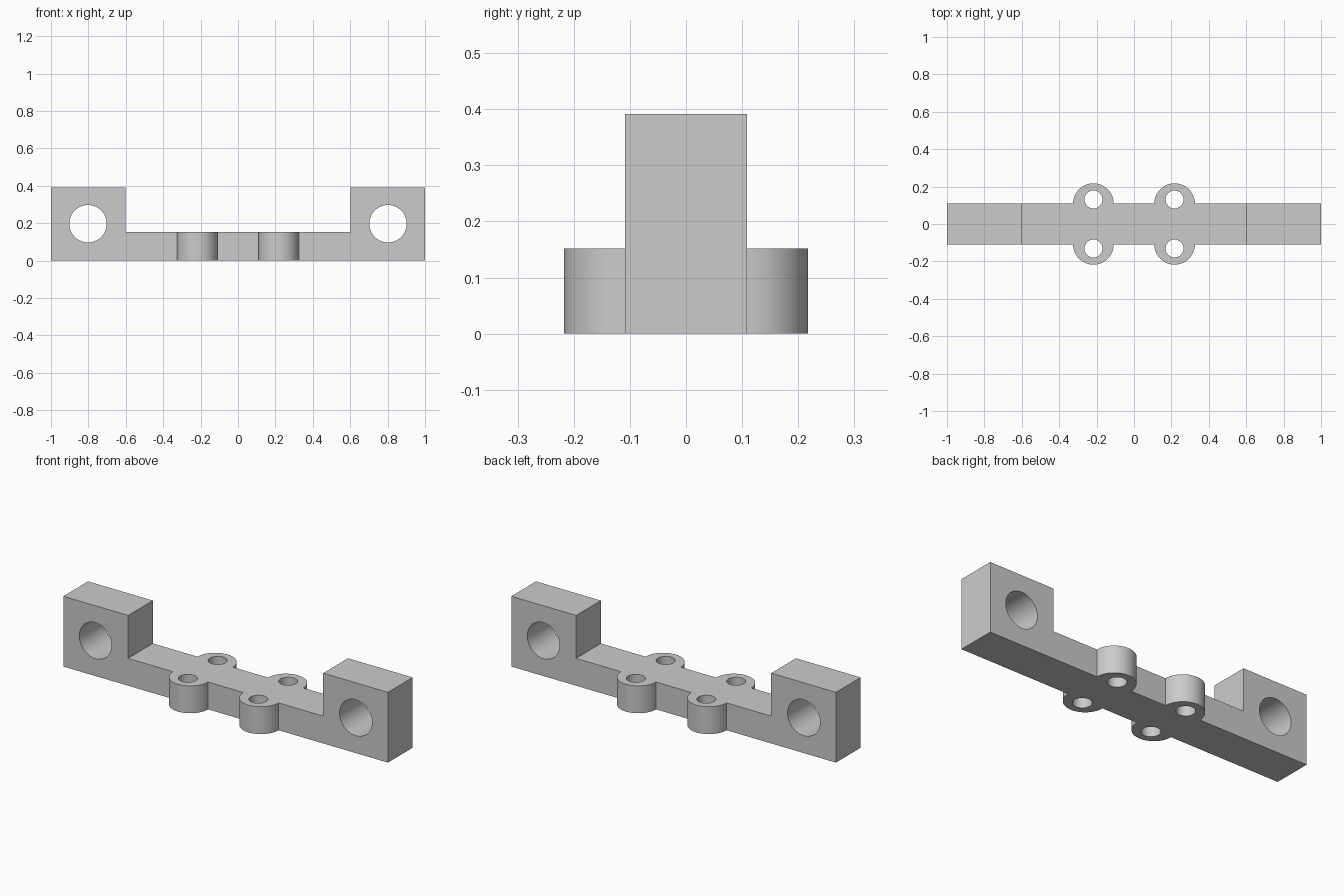
import bpy, bmesh
from math import pi, sin, cos
from mathutils import Matrix, Vector

if "Cube" in bpy.data.objects:
    bpy.data.objects.remove(bpy.data.objects["Cube"], do_unlink=True)

HALF_Y, TOP, BAR_TOP = 0.1087, 0.3913, 0.1522   # block depth and heights
GAP = 0.601                                     # half the span between blocks
BOSS_X, BOSS_R = 0.217, 0.1087
HOLE_Y, HOLE_R = 0.131, 0.048
BORE_X, BORE_Z, BORE_R = 0.802, 0.197, 0.1
SEGMENTS = 64


def make_object(name, bm):
    mesh = bpy.data.meshes.new(name)
    bmesh.ops.recalc_face_normals(bm, faces=bm.faces)
    bm.to_mesh(mesh)
    bm.free()
    obj = bpy.data.objects.new(name, mesh)
    bpy.context.collection.objects.link(obj)
    return obj


def cylinder(name, location, radius, depth, turn=0):
    bm = bmesh.new()
    matrix = Matrix.Translation(location) @ Matrix.Rotation(turn, 4, "X")
    bmesh.ops.create_cone(bm, cap_ends=True, segments=SEGMENTS, radius1=radius,
                          radius2=radius, depth=depth, matrix=matrix)
    return make_object(name, bm)


def cut(target, cutter):
    cutter.hide_render = True
    mod = target.modifiers.new("cut", "BOOLEAN")
    mod.operation, mod.solver, mod.object = "DIFFERENCE", "EXACT", cutter
    bpy.ops.object.modifier_apply(modifier=mod.name)
    bpy.data.objects.remove(cutter, do_unlink=True)


# Plan outline: a straight bar with two half-round bosses on each long side
side = [(-1, -HALF_Y)]
for cx in (-BOSS_X, BOSS_X):
    for i in range(SEGMENTS // 2 + 1):
        a = pi + 2 * pi * i / SEGMENTS
        side.append((cx + BOSS_R * cos(a), -HALF_Y + BOSS_R * sin(a)))
side.append((1, -HALF_Y))
outline = side + [(-x, -y) for x, y in side]

bm = bmesh.new()
base = bm.faces.new([bm.verts.new((x, y, 0)) for x, y in outline])
raised = bmesh.ops.extrude_face_region(bm, geom=[base])["geom"]
bmesh.ops.translate(bm, vec=(0, 0, TOP),
                    verts=[v for v in raised if isinstance(v, bmesh.types.BMVert)])
bracket = make_object("mounting_bracket", bm)
bpy.ops.object.select_all(action="DESELECT")
bpy.context.view_layer.objects.active = bracket
bracket.select_set(True)

# Lower the middle, leaving a tall block at each end
bm = bmesh.new()
bmesh.ops.create_cube(bm, size=1, matrix=Matrix.Translation((0, 0, BAR_TOP + 0.5))
                      @ Matrix.Diagonal(Vector((2 * GAP, 1, 1, 1))))
cut(bracket, make_object("middle_cutter", bm))

# Large bores through the blocks, small screw holes through the bosses
for sx in (-1, 1):
    cut(bracket, cylinder("bore_cutter", (sx * BORE_X, 0, BORE_Z), BORE_R, 1, pi / 2))
    for sy in (-1, 1):
        cut(bracket, cylinder("screw_cutter", (sx * BOSS_X, sy * HOLE_Y, 0), HOLE_R, 1))

# One plain grey material, smooth round walls with sharp edges
grey = bpy.data.materials.new("plain_grey")
grey.use_nodes = True
colour = (0.6, 0.6, 0.6, 1)
grey.diffuse_color = colour
grey.node_tree.nodes["Principled BSDF"].inputs["Base Color"].default_value = colour
bracket.data.materials.clear()
bracket.data.materials.append(grey)
bpy.ops.object.shade_smooth_by_angle(angle=pi / 6)
